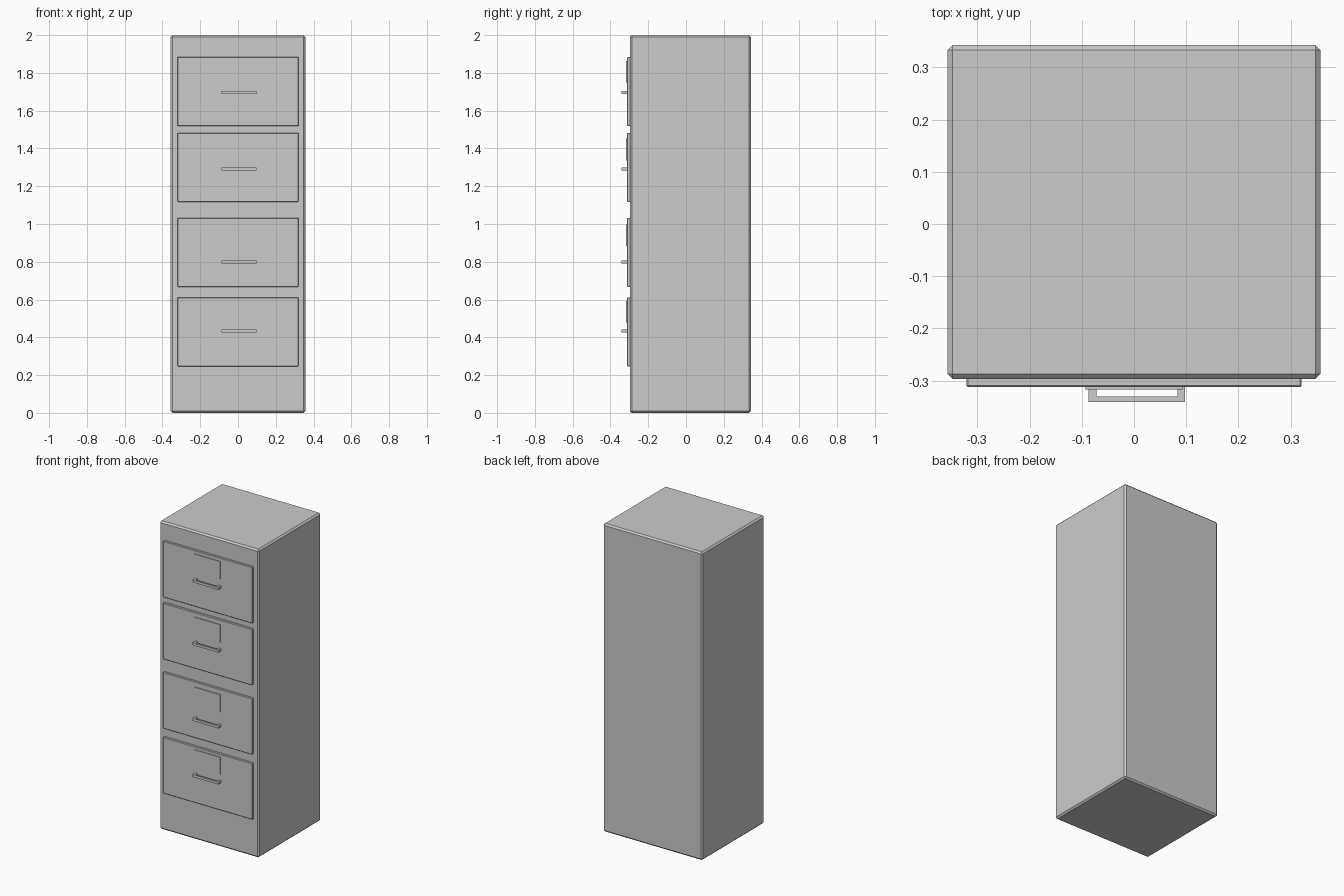
import bpy, bmesh

if "Cube" in bpy.data.objects:
    bpy.data.objects.remove(bpy.data.objects["Cube"])


def finish(bm, name, bevel=0.0):
    bmesh.ops.recalc_face_normals(bm, faces=bm.faces)
    mesh = bpy.data.meshes.new(name)
    bm.to_mesh(mesh)
    bm.free()
    obj = bpy.data.objects.new(name, mesh)
    bpy.context.collection.objects.link(obj)
    if bevel:
        mod = obj.modifiers.new("edge_chamfer", 'BEVEL')
        mod.width = bevel
        mod.segments = 1
    return obj


def box(name, x, y, z, bevel=0.0):
    bm = bmesh.new()
    bmesh.ops.create_cube(bm, size=1)
    for v in bm.verts:
        for i, (lo, hi) in enumerate((x, y, z)):
            v.co[i] = hi if v.co[i] > 0 else lo
    return finish(bm, name, bevel)


def handle(name, z, height=0.016):
    # U-shaped bar, drawn from above and extruded upward
    left, right, back, front = -0.087, 0.098, -0.310, -0.341
    t, bar = 0.015, 0.011
    profile = [(left, back), (left, front), (right, front), (right, back),
               (right - t, back), (right - t, front + bar),
               (left + t, front + bar), (left + t, back)]
    bm = bmesh.new()
    face = bm.faces.new([bm.verts.new((x, y, z - height / 2)) for x, y in profile])
    ext = bmesh.ops.extrude_face_region(bm, geom=[face])
    verts = [g for g in ext["geom"] if isinstance(g, bmesh.types.BMVert)]
    bmesh.ops.translate(bm, verts=verts, vec=(0, 0, height))
    return finish(bm, name)


# Cabinet body with chamfered edges
box("cabinet_body", (-0.357, 0.357), (-0.297, 0.343), (0, 2), 0.01)

# Drawers: bottom height, handle height, label bottom and top
drawers = [(1.519, 1.697, 1.75, 1.862), (1.117, 1.290, 1.337, 1.452),
           (0.667, 0.798, 0.884, 0.998), (0.246, 0.434, 0.479, 0.592)]
for i, (z0, zh, l0, l1) in enumerate(drawers, 1):
    box(f"drawer_front_{i}", (-0.321, 0.321), (-0.312, -0.290), (z0, z0 + 0.365), 0.003)
    box(f"label_plate_{i}", (-0.093, 0.093), (-0.317, -0.310), (l0, l1))
    handle(f"drawer_handle_{i}", zh)
